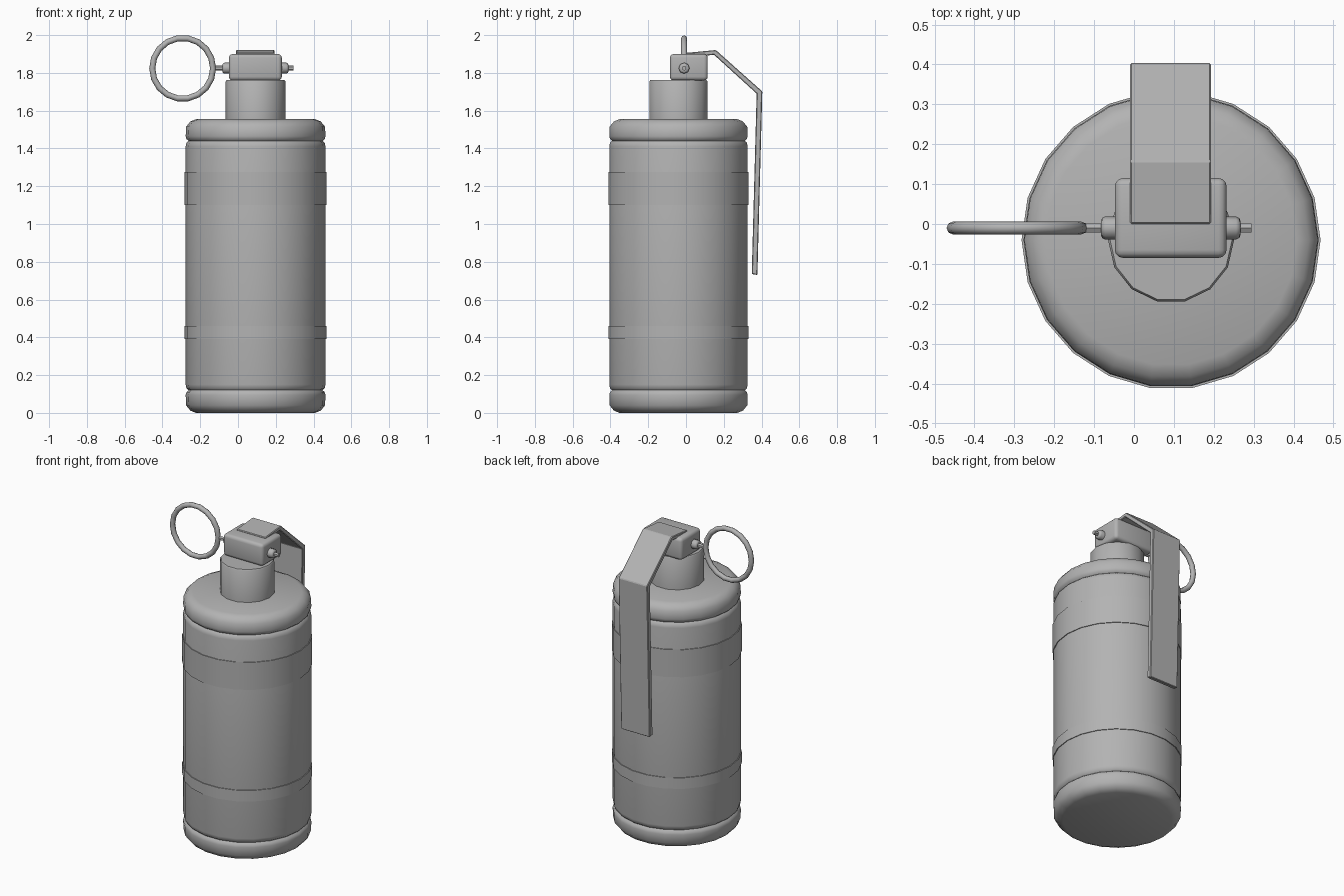
import bpy, math
from mathutils import Vector, Matrix

if "Cube" in bpy.data.objects:
    bpy.data.objects.remove(bpy.data.objects["Cube"], do_unlink=True)

GREY = (0.45, 0.45, 0.45, 1)
metal = bpy.data.materials.new("grey_metal")
metal.use_nodes = True
metal.diffuse_color = GREY
metal.node_tree.nodes["Principled BSDF"].inputs["Base Color"].default_value = GREY

CX, CY = 0.093, -0.04      # axis of the canister
PIN_Y, PIN_Z = -0.01, 1.825


def finish(obj, name, angle=35, bevel=0, segments=2):
    obj.name = name
    obj.data.materials.clear()
    obj.data.materials.append(metal)
    bpy.ops.object.select_all(action="DESELECT")
    obj.select_set(True)
    bpy.context.view_layer.objects.active = obj
    if bevel:
        mod = obj.modifiers.new("bevel", "BEVEL")
        mod.width, mod.segments = bevel, segments
        bpy.ops.object.modifier_apply(modifier=mod.name)
    bpy.ops.object.shade_smooth_by_angle(angle=math.radians(angle))
    return obj


def from_mesh(name, verts, faces, **kw):
    mesh = bpy.data.meshes.new(name)
    mesh.from_pydata(verts, [], faces)
    obj = bpy.data.objects.new(name, mesh)
    bpy.context.collection.objects.link(obj)
    return finish(obj, name, **kw)


def lathe(name, profile, sides, matrix, **kw):
    """Turn (radius, height) points around z and cap both ends."""
    verts = [matrix @ Vector((r * math.cos(a), r * math.sin(a), z))
             for r, z in profile
             for a in (math.tau * i / sides for i in range(sides))]
    faces = [(k * sides + i, k * sides + (i + 1) % sides,
              (k + 1) * sides + (i + 1) % sides, (k + 1) * sides + i)
             for k in range(len(profile) - 1) for i in range(sides)]
    faces.append(tuple(reversed(range(sides))))
    faces.append(tuple(range(len(verts) - sides, len(verts))))
    return from_mesh(name, verts, faces, **kw)


axis = Matrix.Translation((CX, CY, 0))

# Canister with rounded ends and two grooves
lathe("canister", [(0.315, 0), (0.345, 0.012), (0.368, 0.04), (0.37, 0.095),
                   (0.366, 0.11), (0.355, 0.12), (0.366, 0.13), (0.37, 0.15),
                   (0.37, 1.41), (0.366, 1.43), (0.355, 1.44), (0.366, 1.45),
                   (0.37, 1.465), (0.368, 1.515), (0.345, 1.543), (0.315, 1.555)],
      22, axis, angle=50)

# Thin bands wrapped round the canister
for name, low, high in (("lower_band", 0.39, 0.46), ("upper_band", 1.10, 1.275)):
    lathe(name, [(0.375, low), (0.375, high)], 22, axis)

# Neck
lathe("neck", [(0.158, 1.54), (0.158, 1.755), (0.153, 1.762)], 14, axis)

# Fuse head
bpy.ops.mesh.primitive_cube_add(size=1, location=(0.092, 0.015, 1.83))
head = bpy.context.object
head.scale = (0.28, 0.2, 0.14)
bpy.ops.object.transform_apply(location=False, rotation=False, scale=True)
finish(head, "fuse_head", bevel=0.02, segments=3)

# Pin bosses on both sides, and the pin through them
for name, x, sign in (("left_boss", 0.22, 1), ("right_boss", -0.036, -1)):
    turn = Matrix.Translation((x, PIN_Y, PIN_Z)) @ Matrix.Rotation(sign * math.pi / 2, 4, "Y")
    lathe(name, [(0.029, 0), (0.029, 0.036), (0.025, 0.044), (0.018, 0.047)], 8, turn, angle=50)
lathe("safety_pin", [(0.013, -0.12), (0.013, 0.295)], 6,
      Matrix.Translation((0, PIN_Y, PIN_Z)) @ Matrix.Rotation(math.pi / 2, 4, "Y"))

# Pull ring
bpy.ops.mesh.primitive_torus_add(major_radius=0.161, minor_radius=0.016,
                                 major_segments=18, minor_segments=8,
                                 location=(-0.293, PIN_Y, PIN_Z - 0.001),
                                 rotation=(math.pi / 2, 0, 0))
finish(bpy.context.object, "pull_ring", angle=50)

# Safety lever: a bent strip extruded across x
outer = [(-0.0, 1.906), (0.158, 1.921), (0.404, 1.702), (0.378, 0.73)]
inner = [(-0.0, 1.88), (0.148, 1.896), (0.374, 1.69), (0.348, 0.735)]
n = len(outer)
strip = [(x, y, z) for x in (-0.01, 0.193) for y, z in outer + inner]
faces = []
for i in range(n - 1):
    a, b, c, d = i, i + 1, n + i + 1, n + i
    e, f, g, h = (v + 2 * n for v in (a, b, c, d))
    faces += [(a, d, c, b), (e, f, g, h), (a, b, f, e), (d, h, g, c)]
faces += [(0, 2 * n, 3 * n, n), (n - 1, 2 * n - 1, 4 * n - 1, 3 * n - 1)]
from_mesh("safety_lever", strip, faces, bevel=0.004, segments=1, angle=20)
